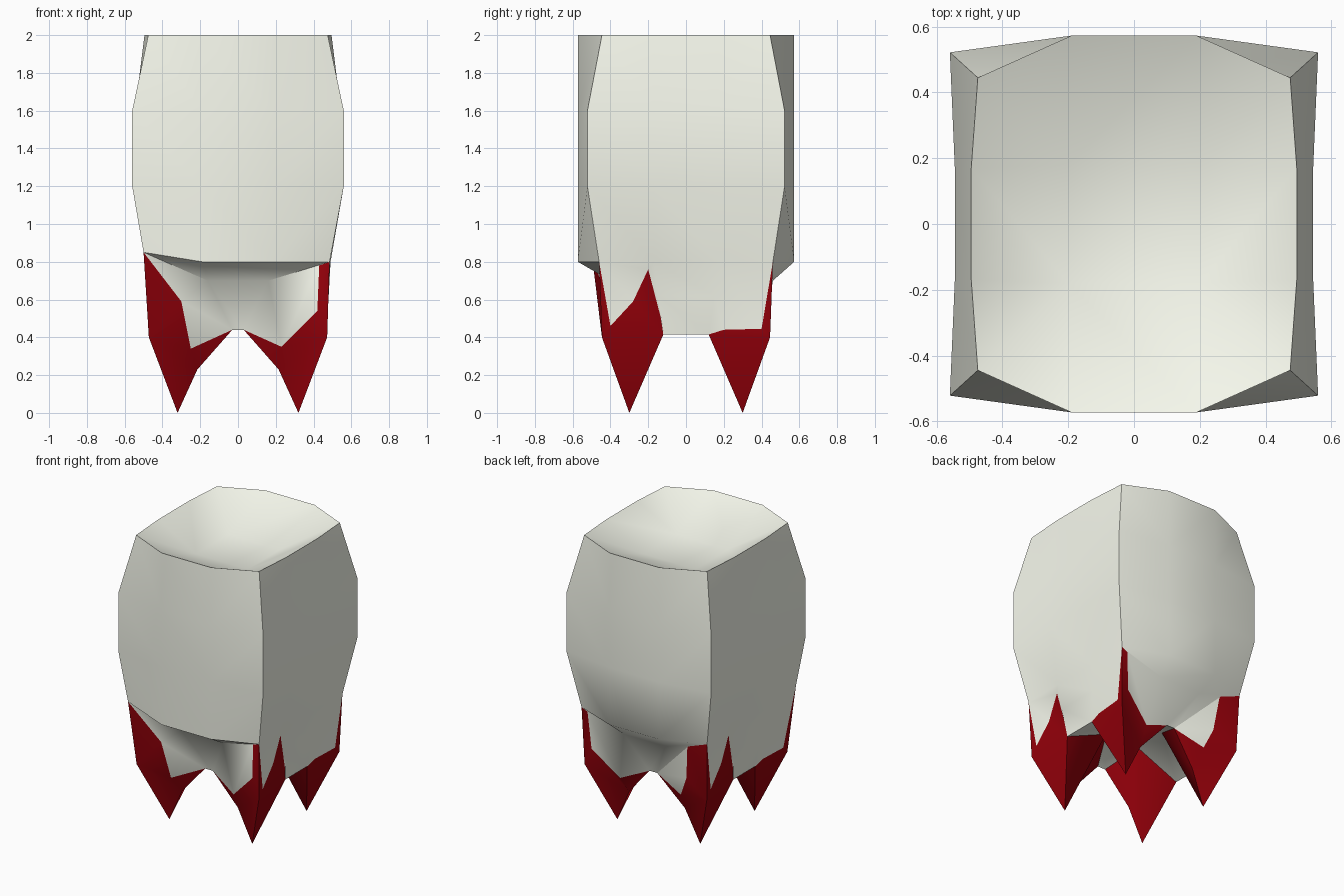
import bpy, bmesh, math

if "Cube" in bpy.data.objects:
    bpy.data.objects.remove(bpy.data.objects["Cube"])

# materials: ivory enamel and dark red root tips
mats = []
for name, col in (("ivory", (0.93, 0.95, 0.85, 1)), ("dark_red", (0.3, 0.0, 0.003, 1))):
    m = bpy.data.materials.new(name)
    m.diffuse_color = col
    m.use_nodes = True
    m.node_tree.nodes["Principled BSDF"].inputs["Base Color"].default_value = m.diffuse_color
    mats.append(m)

bm = bmesh.new()


def face(points, mat=0):
    f = bm.faces.new([bm.verts.new(p) for p in points])
    f.material_index = mat
    f.smooth = True


# crown levels: z, corner x, corner y, side-mid x
levels = [(2.0, 0.475, 0.445, 0.495), (1.6, 0.56, 0.522, 0.545),
          (1.2, 0.56, 0.522, 0.545), (0.8, 0.485, 0.46, 0.49)]


def corner(i, sx, sy):
    z, cx, cy, _ = levels[i]
    if i == 3 and sx < 0 and sy < 0:      # slightly swollen front left corner
        return (-0.5, -0.5, 0.85)
    return (sx * cx, sy * cy, z)


def front(i, sx, sy):
    return (sx * 0.19, sy * 0.573, levels[i][0])


def side(i, sx, sy):
    return (sx * levels[i][3], sy * 0.17, levels[i][0])


# lower points of the pinched neck between the roots
def front_dent(sx, sy):
    return (sx * 0.16, -0.4 if sy < 0 else 0.46, 0.7)


def front_arch(sx, sy):
    return (sx * 0.03, -0.32 if sy < 0 else 0.36, 0.44)


def side_dent(sx, sy):
    return (sx * 0.47, sy * 0.15, 0.62)


def side_arch(sx, sy):
    return (sx * 0.45, sy * 0.12, 0.415)


def pit(sx, sy):
    return (sx * 0.2, sy * 0.18, 1.84)


def under(sx, sy):
    return (sx * 0.13, sy * 0.12, 0.55)


# ragged upper edge of the red, as (distance from the middle, z)
front_edge = {(-1, -1): [(0.3, 0.59), (0.25, 0.34)],
              (1, -1): [(0.43, 0.78), (0.42, 0.54), (0.23, 0.35)],
              (1, 1): [(0.44, 0.78), (0.42, 0.52), (0.23, 0.35)],
              (-1, 1): [(0.33, 0.76), (0.3, 0.5), (0.24, 0.36)]}
side_edge_a = [(0.4, 0.46), (0.28, 0.59), (0.2, 0.76), (0.135, 0.51)]
side_edge_b = [(0.4, 0.445), (0.2, 0.44)]


def lerp(a, b, t):
    return a + (b - a) * t


# one outer wall of a root: ivory above the ragged edge, red below
def root_wall(c8, c4, tip, kink, arch, dent, m8, edge, axis, sign):
    other = 1 - axis
    pts = []
    for u, z in edge:
        t = (u - abs(c4[axis])) / (abs(arch[axis]) - abs(c4[axis]))
        p = [0, 0, z]
        p[axis] = sign * u
        p[other] = lerp(c4[other], arch[other], t)
        if z > 0.4:
            top = lerp(c8[other], dent[other], min(1, t * 1.4))
            p[other] = lerp(p[other], top, (z - 0.4) / 0.4)
        pts.append(tuple(p))
    face([c8] + pts + [arch] + kink + [tip, c4], 1)
    if axis == 0:
        face([c8, m8, dent])
        face([c8, dent, arch] + pts[::-1])
    else:
        face([c8, m8, dent, arch] + pts[::-1])


# four corners of the crown and their roots
for sx in (-1, 1):
    for sy in (-1, 1):
        q = (sx, sy)
        for i in range(3):
            face([corner(i, *q), front(i, *q), front(i + 1, *q), corner(i + 1, *q)])
            face([corner(i, *q), side(i, *q), side(i + 1, *q), corner(i + 1, *q)])
        face([corner(0, *q), front(0, *q), pit(*q)])
        face([corner(0, *q), pit(*q), side(0, *q)])
        c4 = (sx * 0.472, sy * 0.445, 0.4)
        tip = (sx * 0.32, sy * 0.3, 0)
        kink = (sx * 0.215, -0.31 if sy < 0 else 0.32, 0.23)
        root_wall(corner(3, *q), c4, tip, [kink], front_arch(*q), front_dent(*q),
                  front(3, *q), front_edge[q], 0, sx)
        edge = side_edge_a if sx * sy < 0 else side_edge_b
        root_wall(corner(3, *q), c4, tip, [], side_arch(*q), side_dent(*q),
                  side(3, *q), edge, 1, sy)
        face([tip, kink, front_arch(*q), under(*q)], 1)
        face([tip, under(*q), side_arch(*q)], 1)

# middle panels, from chewing surface down to the underside
for s in (-1, 1):
    rows = [pit] + [lambda a, b, i=i: front(i, a, b) for i in range(4)]
    rows += [front_dent, front_arch, under]
    for a, b in zip(rows, rows[1:]):
        face([a(-1, s), a(1, s), b(1, s), b(-1, s)])
    rows = [pit] + [lambda a, b, i=i: side(i, a, b) for i in range(4)]
    rows += [side_dent, side_arch, under]
    for a, b in zip(rows, rows[1:]):
        face([a(s, -1), a(s, 1), b(s, 1), b(s, -1)])
for f in (pit, under):
    face([f(-1, -1), f(1, -1), f(1, 1), f(-1, 1)])

bmesh.ops.remove_doubles(bm, verts=bm.verts[:], dist=0.0005)
bmesh.ops.recalc_face_normals(bm, faces=bm.faces[:])
bmesh.ops.triangulate(bm, faces=[f for f in bm.faces if len(f.verts) > 4],
                      ngon_method='EAR_CLIP')

me = bpy.data.meshes.new("molar_tooth")
bm.to_mesh(me)
bm.free()
for m in mats:
    me.materials.append(m)
ob = bpy.data.objects.new("molar_tooth", me)
bpy.context.collection.objects.link(ob)
bpy.context.view_layer.objects.active = ob
ob.select_set(True)
bpy.ops.object.shade_smooth_by_angle(angle=math.radians(50))
